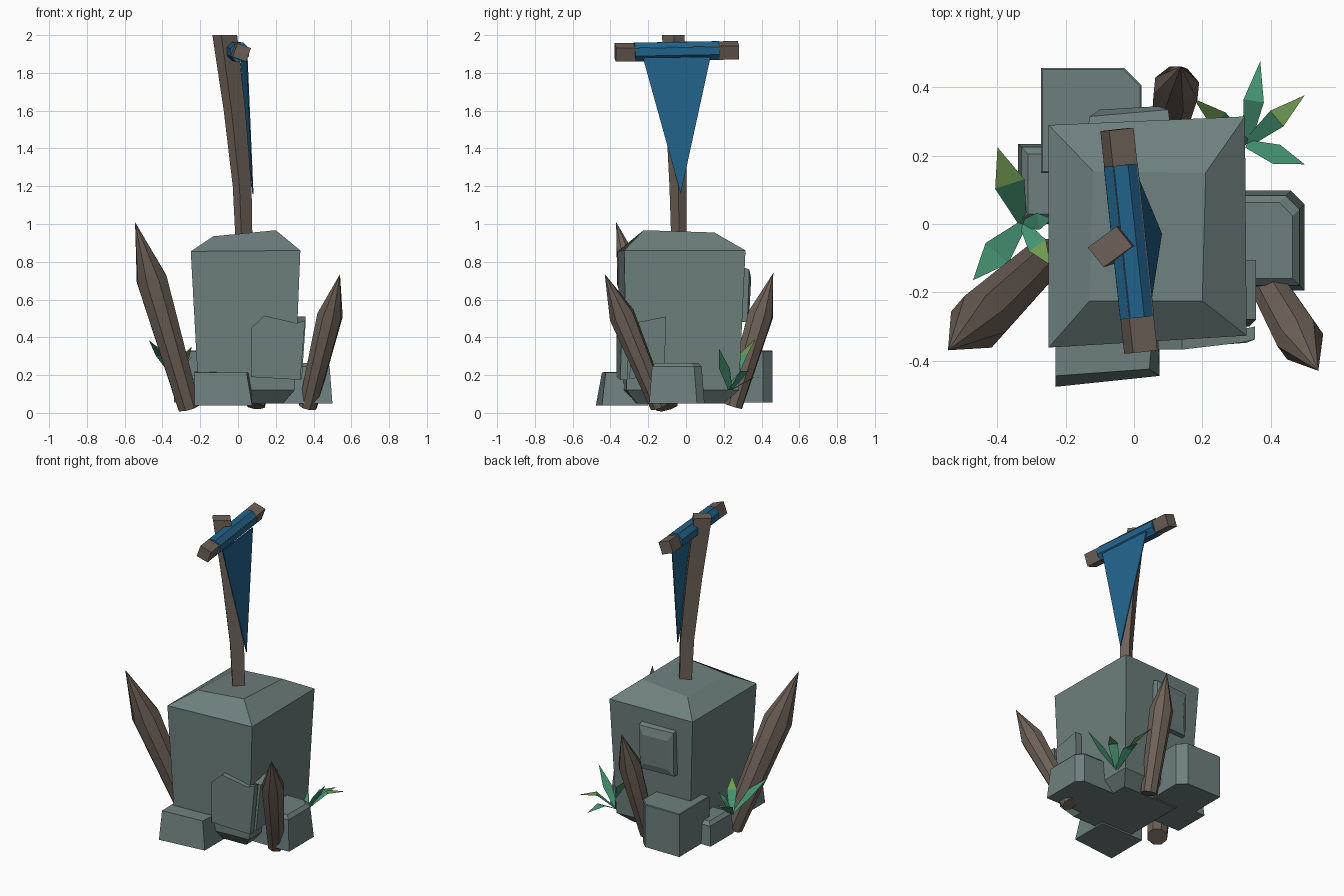
import bpy, bmesh, math
from mathutils import Vector

if "Cube" in bpy.data.objects:
    bpy.data.objects.remove(bpy.data.objects["Cube"])


def material(name, rgb):
    m = bpy.data.materials.new(name)
    m.diffuse_color = (*rgb, 1)
    m.use_nodes = True
    m.node_tree.nodes["Principled BSDF"].inputs["Base Color"].default_value = m.diffuse_color
    return m


STONE = material("grey_stone", (0.155, 0.215, 0.205))
WOOD = material("brown_wood", (0.155, 0.12, 0.098))
CLOTH = material("blue_cloth", (0.016, 0.125, 0.26))
TEAL = material("teal_leaf", (0.065, 0.32, 0.185))
OLIVE = material("olive_leaf", (0.16, 0.32, 0.085))


def make(name, verts, faces, mats, smooth=None):
    me = bpy.data.meshes.new(name)
    bm = bmesh.new()
    vs = [bm.verts.new(v) for v in verts]
    for f, mi in faces:
        bm.faces.new([vs[i] for i in f]).material_index = mi
    if smooth is not None:
        bmesh.ops.remove_doubles(bm, verts=bm.verts, dist=0.0005)
    bmesh.ops.recalc_face_normals(bm, faces=bm.faces)
    bm.to_mesh(me)
    bm.free()
    for m in mats:
        me.materials.append(m)
    ob = bpy.data.objects.new(name, me)
    bpy.context.collection.objects.link(ob)
    if smooth:
        bpy.ops.object.select_all(action='DESELECT')
        ob.select_set(True)
        bpy.context.view_layer.objects.active = ob
        bpy.ops.object.shade_smooth_by_angle(angle=math.radians(smooth))
    return ob


def loft(name, rings, mat, smooth=0):
    n = len(rings[0])
    faces = [(list(range(n)), 0), ([(len(rings) - 1) * n + i for i in range(n)], 0)]
    for r in range(len(rings) - 1):
        for i in range(n):
            j = (i + 1) % n
            faces.append(([r * n + i, r * n + j, (r + 1) * n + j, (r + 1) * n + i], 0))
    return make(name, [v for ring in rings for v in ring], faces, [mat], smooth)


def rod(name, path, radii, n, mat, twist=0.0, smooth=0):
    """Rings set square to the axis running along a path."""
    path = [Vector(p) for p in path]
    d = (path[-1] - path[0]).normalized()
    u = d.cross(Vector((0, 0, 1))).normalized()
    w = u.cross(d)
    rings = [[p + r * (u * math.cos(a) + w * math.sin(a))
              for a in (twist + math.tau * i / n for i in range(n))]
             for p, r in zip(path, radii)]
    return loft(name, rings, mat, smooth)


def rock(name, x0, x1, y0, y1, z0, z1, inset=0.02, cut=None, cap=0.02):
    """Tapered stone; cut = (corner index, size) clips one corner, cap is the rim chamfer."""
    def ring(i, z):
        pts = [(x0 + i, y0 + i), (x1 - i, y0 + i), (x1 - i, y1 - i), (x0 + i, y1 - i)]
        out = []
        for k, p in enumerate(pts):
            if cut and k == cut[0]:
                a = Vector(p)
                for q in (pts[k - 1], pts[(k + 1) % 4]):
                    out.append(a + (Vector(q) - a).normalized() * cut[1])
            else:
                out.append(Vector(p))
        return [(p.x, p.y, z) for p in out]
    return loft(name, [ring(0, z0), ring(inset, z1 - cap), ring(inset + cap, z1)], STONE)


# main boulder: chamfered below and above, flaring upward
loft("main_boulder", [
    [(-.15, -.27, .05), (.24, -.26, .05), (.24, .2, .05), (-.15, .2, .05)],
    [(-.21, -.345, .12), (.30, -.315, .12), (.30, .28, .12), (-.21, .26, .12)],
    [(-.25, -.362, .855), (.33, -.327, .86), (.325, .315, .86), (-.25, .29, .855)],
    [(-.13, -.225, .935), (.20, -.225, .967), (.21, .15, .955), (-.12, .155, .93)],
], STONE)

# slab on the front right corner
loft("corner_slab", [
    [(.07, y, .19), (.33, y + .02 * s, .175), (.355, y + .03 * s, .49),
     (.31, y + .02 * s, .475), (.14, y, .515), (.07, y, .45)]
    for y, s in ((-.368, 1), (-.33, 1))], STONE)
loft("corner_slab_side", [
    [(x, -.30, .18), (x, -.115, .20), (x + .02, -.105, .51), (x + .02, -.28, .475)]
    for x in (.24, .338)], STONE)

# plate on the back
loft("back_plate", [
    [(-.14, .25, .48), (.11, .25, .48), (.11, .27, .78), (-.14, .25, .78)],
    [(-.13, .31, .48), (.10, .325, .48), (.10, .335, .76), (-.13, .315, .76)],
    [(-.10, .325, .52), (.07, .335, .52), (.07, .345, .71), (-.10, .335, .71)],
], STONE)

# stones round the foot
loft("front_stone", [
    [(-.23, -.477, .04), (.075, -.445, .04), (.075, -.2, .04), (-.23, -.2, .04)],
    [(-.23, -.445, .215), (.045, -.425, .215), (.065, -.2, .215), (-.23, -.2, .22)],
], STONE)
rock("back_left_stone", -.272, .022, .15, .457, .055, .33, .0, (2, .05), .004)
rock("left_stone", -.34, -.12, .0, .235, .055, .20, .01)
rock("right_stone", .2, .5, -.195, .098, .05, .265, .015, (2, .04), .02)

# wooden stakes leaning outward
for name, base, tip, r in (
        ("left_stake", (-.26, -.10, .03), (-.545, -.37, 1.01), .086),
        ("right_stake", (.37, -.14, .035), (.54, -.43, .735), .07),
        ("back_stake", (.095, .25, .035), (.137, .462, .74), .07)):
    b, t = Vector(base), Vector(tip)
    rod(name, [b, b.lerp(t, .69), t], [r * .72, r, .0001], 8, WOOD, .3, 40)

# bent pole, thicker towards its top
pole = []
a, c = Vector((.042, .031, 0)), Vector((.0235, -.029, 0))
for x, y, z, s in ((.032, -.037, .9, .68), (.022, -.042, 1.2, .76),
                   (-.018, -.055, 1.6, .88), (-.07, -.067, 2.0, 1.0)):
    p = Vector((x, y, z))
    pole.append([p + s * (a * i + c * j) for i, j in ((-1, -1), (1, -1), (1, 1), (-1, 1))])
loft("pole", pole, WOOD)

# crossbar with the rolled cloth round it
e0, e1 = Vector((.02, -.375, 1.908)), Vector((-.05, .277, 1.92))
rod("crossbar", [e0, e1], [.054, .054], 4, WOOD, math.radians(25))
rod("banner_roll", [e0.lerp(e1, .155), e0.lerp(e1, .84)], [.054, .054], 8, CLOTH, math.radians(22))

# hanging pennant
loft("pennant", [[(.045 + d, -.228, 1.88), (.01 + d, .13, 1.885), (.076 + d, -.028, 1.16)]
                 for d in (0, .006)], CLOTH)


def plant(name, root, leaves):
    """Each leaf: tip, width, arch height, olive tip flag."""
    root = Vector(root)
    verts, faces = [], []
    for tip, w, arch, olive in leaves:
        tip = Vector(tip)
        d = tip - root
        side = d.cross(Vector((0, 0, 1))).normalized()
        mid = root + d * .52 + Vector((0, 0, arch))
        k = len(verts)
        verts += [root - side * .012, root + side * .012,
                  mid + side * w / 2, mid - side * w / 2, tip]
        faces += [((k, k + 1, k + 2, k + 3), 0), ((k + 3, k + 2, k + 4), olive)]
    make(name, verts, faces, [TEAL, OLIVE])


# leafy tufts
plant("left_tuft", (-.325, .0, .17), [
    ((-.40, .225, .32), .09, .03, 1), ((-.472, -.165, .385), .09, .02, 0),
    ((-.245, -.12, .35), .06, .03, 1), ((-.24, .015, .30), .05, .02, 0)])
plant("right_tuft", (.33, .235, .12), [
    ((.37, .477, .175), .06, .04, 0), ((.5, .377, .22), .06, .05, 1),
    ((.5, .175, .34), .06, .0, 0), ((.175, .367, .39), .06, .05, 1)])
